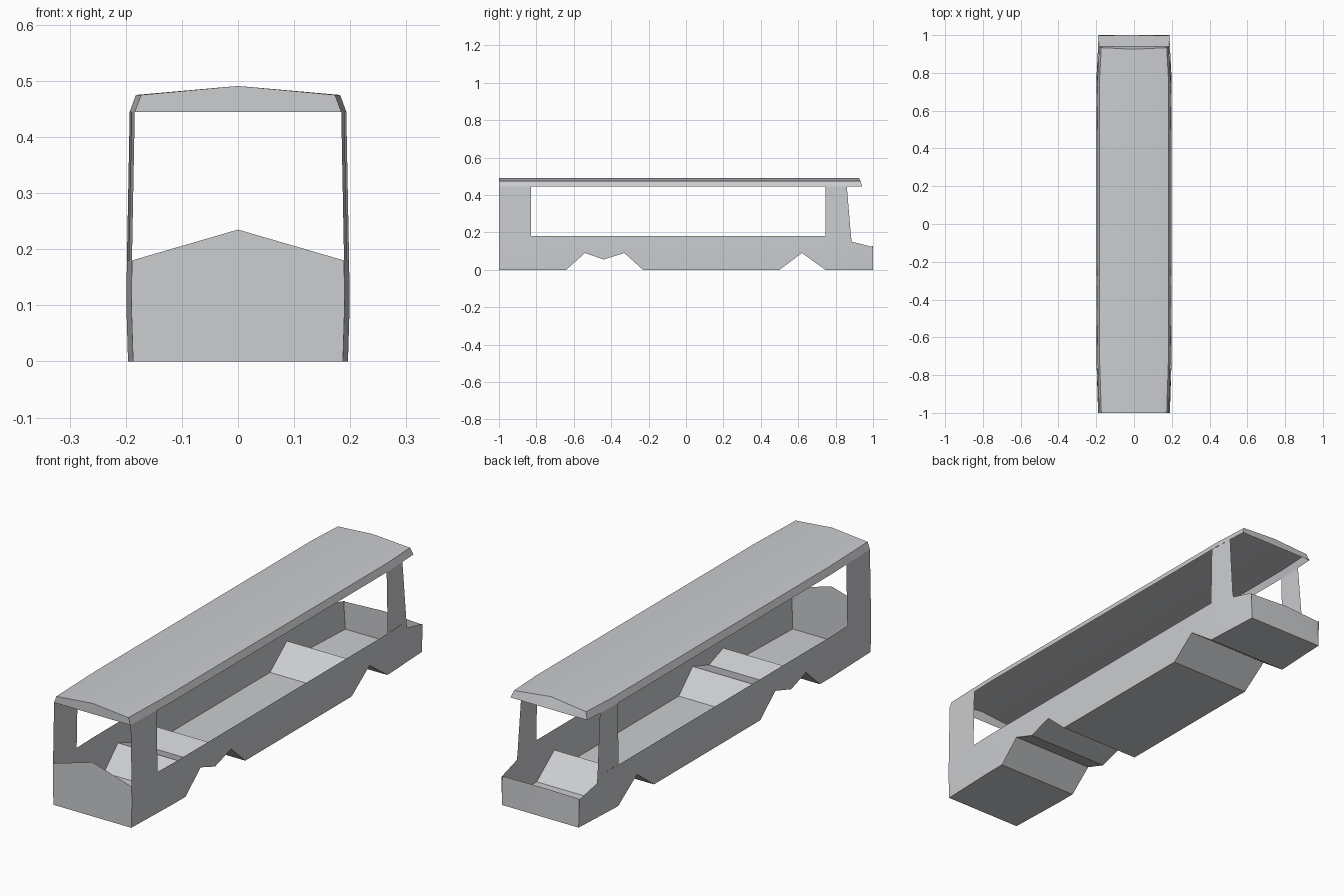
import bpy
import bmesh
import math

cube = bpy.data.objects.get("Cube")
if cube:
    bpy.data.objects.remove(cube, do_unlink=True)

grey = bpy.data.materials.new("body grey")
grey.use_nodes = True
COLOUR = (0.6, 0.61, 0.63, 1)
grey.diffuse_color = COLOUR
grey.node_tree.nodes["Principled BSDF"].inputs["Base Color"].default_value = COLOUR


def lerp_table(table, t):
    """Piecewise linear lookup in a list of (position, value) pairs."""
    for (a, va), (b, vb) in zip(table, table[1:]):
        if t <= b:
            return va + (vb - va) * (t - a) / (b - a)
    return table[-1][1]


# Body shape: half width by height, pinched towards both ends
SECTION = [(0, .196), (.1, .199), (.18, .198), (.445, .193), (.475, .182)]
PINCH = [(-1, .009), (-.72, 0), (.77, 0), (1, .012)]
UNDERSIDE = [(-1, 0), (-.64, 0), (-.54, .09), (-.44, .055), (-.33, .09),
             (-.23, 0), (.5, 0), (.62, .09), (.745, 0), (1, 0)]
WAIST = [(-1, .18), (.882, .18), (.887, .15), (1, .122)]
SILL, EAVE, GUTTER, RIDGE = .18, .445, .475, .491


def half_width(y, z):
    return lerp_table(SECTION, z) - lerp_table(PINCH, y)


def build(name, polygons, outward):
    """Weld polygons into one sheet whose normals lean towards outward."""
    bm = bmesh.new()
    for poly in polygons:
        bm.faces.new([bm.verts.new(p) for p in poly])
    bmesh.ops.remove_doubles(bm, verts=bm.verts, dist=.0005)
    bm.normal_update()
    for f in bm.faces:
        if sum(n * o for n, o in zip(f.normal, outward)) < 0:
            f.normal_flip()
    mesh = bpy.data.meshes.new(name)
    bm.to_mesh(mesh)
    bm.free()
    mesh.materials.append(grey)
    obj = bpy.data.objects.new(name, mesh)
    bpy.context.collection.objects.link(obj)
    bpy.ops.object.select_all(action='DESELECT')
    obj.select_set(True)
    bpy.context.view_layer.objects.active = obj
    bpy.ops.object.shade_smooth_by_angle(angle=math.radians(25))


def strips(rows):
    """Quads between consecutive rows of points."""
    return [[r[i], r[i + 1], s[i + 1], s[i]]
            for r, s in zip(rows, rows[1:]) for i in range(len(r) - 1)]


stations = sorted({y for y, z in UNDERSIDE} | {y for y, z in WAIST}
                  | {y for y, z in PINCH} | {-.83})

# Side walls with window openings and wheel arches
for side, name in ((1, "left_wall"), (-1, "right_wall")):
    def on_wall(y, z):
        return (side * half_width(y, z), y, z)

    columns = [[on_wall(y, lerp_table(UNDERSIDE, y)), on_wall(y, .1),
                on_wall(y, lerp_table(WAIST, y))] for y in stations]
    walls = strips(columns)
    for y0, y1, top in ((-1, -.83, -.83), (.745, .882, .86)):
        walls.append([on_wall(y0, SILL), on_wall(y1, SILL),
                      on_wall(top, EAVE), on_wall(y0, EAVE)])
    build(name, walls, (side, 0, 0))

# Floor, folded up over the axles
floor_rows = []
for y in stations:
    z = lerp_table(UNDERSIDE, y)
    w = half_width(y, z)
    floor_rows.append([(-w, y, z), (w, y, z)])
build("floor", strips(floor_rows), (0, 0, -1))


# Roof with sloping eaves and a low ridge
def roof_row(y, back=0):
    e, g = half_width(y, EAVE), half_width(y, GUTTER)
    return [(-e, y, EAVE), (-g, y - back * .5, GUTTER), (0, y - back, RIDGE),
            (g, y - back * .5, GUTTER), (e, y, EAVE)]


roof_rows = [roof_row(-1), roof_row(-.72), roof_row(.77), roof_row(.942, .017)]
build("roof", strips(roof_rows), (0, 0, 1))

# Headers closing the roof ends
for name, row, facing in (("front_header", roof_rows[0], -1),
                          ("rear_header", roof_rows[-1], 1)):
    base = (0, row[0][1], EAVE)
    build(name, [[base, row[i], row[i + 1]] for i in range(4)], (0, facing, 0))

# Front panel with a peaked top
front_rows = []
for z, peak in ((0, 0), (.1, .1), (SILL, .235)):
    w = half_width(-1, z)
    front_rows.append([(-w, -1, z), (0, -1, peak), (w, -1, z)])
build("front_panel", strips(front_rows), (0, -1, 0))

# Rear panel, bowed slightly outwards
rear_rows = []
for z, peak in ((0, 0), (.1, .1), (.122, .128)):
    w = half_width(1, z)
    edge = 1 - z * .05
    rear_rows.append([(-w, edge, z), (0, 1, peak), (w, edge, z)])
build("rear_panel", strips(rear_rows), (0, 1, 0))
